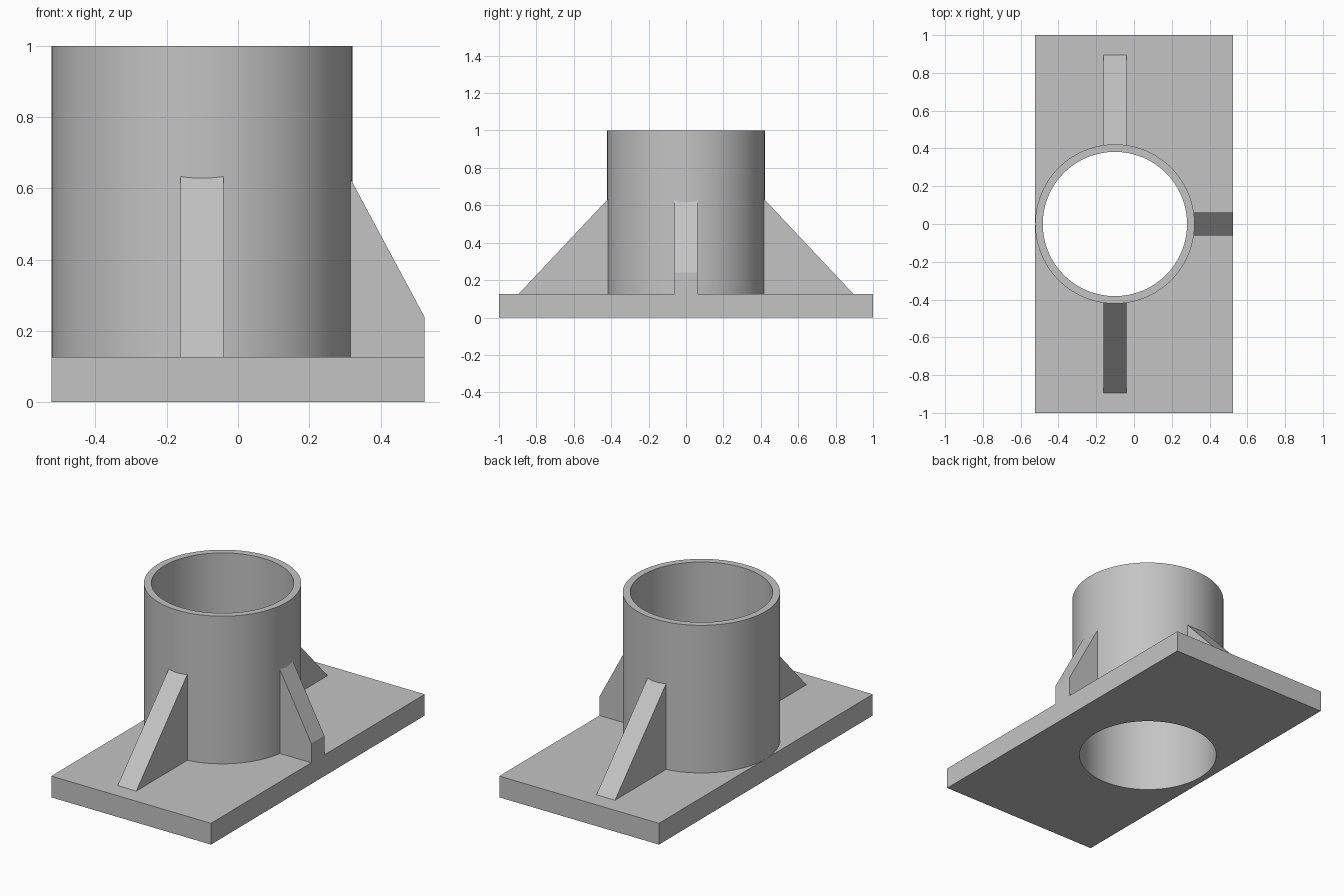
import bpy, bmesh
from math import pi, radians
from mathutils import Matrix, Vector

cube = bpy.data.objects.get("Cube")
if cube:
    bpy.data.objects.remove(cube, do_unlink=True)

HALF_X, HALF_Y, PLATE_TOP = 0.523, 1.0, 0.126
AXIS_X, OUTER, INNER, HEIGHT = -0.101, 0.422, 0.382, 1.0
SEGMENTS = 96

grey = bpy.data.materials.new("plain_grey")
grey.use_nodes = True
GREY = (0.55, 0.55, 0.55, 1)
grey.diffuse_color = GREY
grey.node_tree.nodes["Principled BSDF"].inputs["Base Color"].default_value = GREY


def make_object(name, bm):
    bmesh.ops.recalc_face_normals(bm, faces=bm.faces[:])
    mesh = bpy.data.meshes.new(name)
    bm.to_mesh(mesh)
    bm.free()
    mesh.materials.append(grey)
    obj = bpy.data.objects.new(name, mesh)
    bpy.context.collection.objects.link(obj)
    return obj


def select_only(obj):
    bpy.ops.object.select_all(action='DESELECT')
    obj.select_set(True)
    bpy.context.view_layer.objects.active = obj


def smooth(obj):
    select_only(obj)
    bpy.ops.object.shade_smooth_by_angle(angle=radians(30))


def rib(name, profile, angle, width):
    """Extrude a (radius, height) profile and turn it about the tube axis."""
    bm = bmesh.new()
    face = bm.faces.new([bm.verts.new((r, -width / 2, z)) for r, z in profile])
    side = bmesh.ops.extrude_face_region(bm, geom=[face])
    verts = [v for v in side["geom"] if isinstance(v, bmesh.types.BMVert)]
    bmesh.ops.translate(bm, verts=verts, vec=(0, width, 0))
    turn = Matrix.Translation((AXIS_X, 0, 0)) @ Matrix.Rotation(angle, 4, 'Z')
    bm.transform(turn)
    return make_object(name, bm)


# Base plate with the bore cut through it
bm = bmesh.new()
bmesh.ops.create_cube(bm, size=1, matrix=Matrix.Translation((0, 0, PLATE_TOP / 2))
                      @ Matrix.Diagonal((2 * HALF_X, 2 * HALF_Y, PLATE_TOP, 1)))
plate = make_object("base_plate", bm)

bm = bmesh.new()
bmesh.ops.create_cone(bm, cap_ends=True, segments=SEGMENTS, radius1=INNER, radius2=INNER,
                      depth=1, matrix=Matrix.Translation((AXIS_X, 0, 0)))
cutter = make_object("bore_cutter", bm)
cutter.hide_render = True

cut = plate.modifiers.new("bore", 'BOOLEAN')
cut.operation = 'DIFFERENCE'
cut.solver = 'EXACT'
cut.object = cutter
select_only(plate)
bpy.ops.object.modifier_apply(modifier=cut.name)
bpy.data.objects.remove(cutter, do_unlink=True)
smooth(plate)

# Upright tube: wall section spun about its axis
bm = bmesh.new()
section = [(OUTER, PLATE_TOP), (OUTER, HEIGHT), (INNER, HEIGHT), (INNER, PLATE_TOP)]
points = [bm.verts.new((AXIS_X + r, 0, z)) for r, z in section]
edges = [bm.edges.new(pair) for pair in zip(points, points[1:])]
bmesh.ops.spin(bm, geom=points + edges, cent=Vector((AXIS_X, 0, 0)), axis=(0, 0, 1),
               angle=2 * pi, steps=SEGMENTS, use_merge=True)
bmesh.ops.remove_doubles(bm, verts=bm.verts[:], dist=0.0001)
smooth(make_object("tube", bm))

# Gusset ribs: long ones front and back, a short one on the left
ROOT = 0.4
long_profile = [(ROOT, PLATE_TOP), (0.895, PLATE_TOP), (ROOT, 0.652)]
rib("front_rib", long_profile, -pi / 2, 0.122)
rib("back_rib", long_profile, pi / 2, 0.122)

edge = HALF_X - AXIS_X
short_profile = [(ROOT, PLATE_TOP), (edge, PLATE_TOP), (edge, 0.24), (ROOT, 0.658)]
rib("left_rib", short_profile, 0, 0.122)
